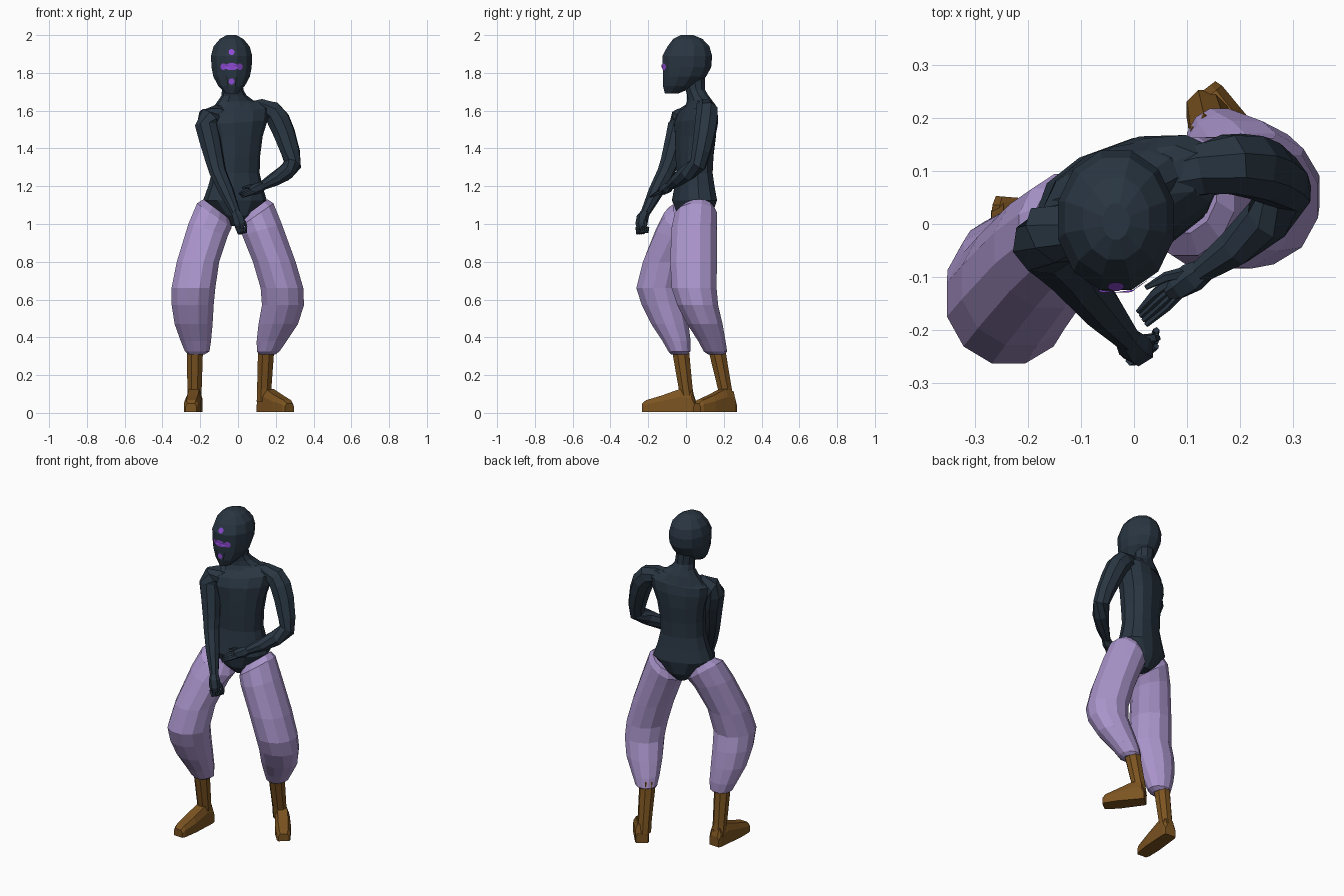
import bpy, bmesh, math
from mathutils import Vector
from mathutils.bvhtree import BVHTree


def material(name, rgb):
    m = bpy.data.materials.new(name)
    m.diffuse_color = (*rgb, 1)
    return m


DARK = material("dark slate", (0.022, 0.036, 0.054))
LILAC = material("lilac cloth", (0.40, 0.30, 0.60))
BROWN = material("brown leather", (0.20, 0.088, 0.015))
VIOLET = material("violet mark", (0.27, 0.07, 0.66))


def loft(name, rings, mat):
    """Skin a list of point rings into a closed flat-shaded object."""
    bm = bmesh.new()
    vs = [[bm.verts.new(p) for p in r] for r in rings]
    n = len(rings[0])
    for a, b in zip(vs, vs[1:]):
        for i in range(n):
            bm.faces.new((a[i], a[(i + 1) % n], b[(i + 1) % n], b[i]))
    bm.faces.new(vs[0][::-1])
    bm.faces.new(vs[-1])
    bmesh.ops.recalc_face_normals(bm, faces=bm.faces)
    return finish(name, bm, mat)


def finish(name, bm, mat):
    me = bpy.data.meshes.new(name)
    bm.to_mesh(me)
    bm.free()
    me.materials.append(mat)
    ob = bpy.data.objects.new(name, me)
    bpy.context.collection.objects.link(ob)
    return ob


def stack(name, rows, mat, n=12, yaw=0, tilt=0, p=1):
    """Level rings: rows of x, y, z, half width, half depth (optional own tilt)."""
    c, s = math.cos(math.radians(yaw)), math.sin(math.radians(yaw))
    rings = []
    for x, y, z, a, b, *t in rows:
        t = t[0] if t else tilt
        ring = []
        for i in range(n):
            w = 2 * math.pi * (i + 0.5) / n
            u = a * math.copysign(abs(math.cos(w)) ** p, math.cos(w))
            v = b * math.copysign(abs(math.sin(w)) ** p, math.sin(w))
            ring.append((x + u * c - v * s, y + u * s + v * c, z + t * u))
        rings.append(ring)
    return loft(name, rings, mat)


def tube(name, rows, mat, n=8):
    """Rings square to a path: rows of x, y, z, radius."""
    pts = [Vector(r[:3]) for r in rows]
    rings = []
    for i, q in enumerate(pts):
        d = (pts[min(i + 1, len(pts) - 1)] - pts[max(i - 1, 0)]).normalized()
        u = d.cross(Vector((0.5, 1, 0.2))).normalized()
        v = d.cross(u)
        r = rows[i][3]
        rings.append([q + r * (math.cos(2 * math.pi * k / n) * u + math.sin(2 * math.pi * k / n) * v)
                      for k in range(n)])
    return loft(name, rings, mat)


# Head, neck and torso
HX = -0.034
head = stack("head", [
    (HX, -0.077, 1.69, 0.032, 0.036), (HX, -0.035, 1.73, 0.072, 0.09),
    (HX, -0.008, 1.78, 0.1, 0.118), (HX, 0.005, 1.83, 0.11, 0.133),
    (HX, 0.007, 1.89, 0.113, 0.136), (HX, 0.013, 1.94, 0.099, 0.115),
    (HX, 0.01, 1.98, 0.064, 0.08), (HX, 0.005, 2.0, 0.026, 0.035)], DARK)
stack("neck", [(-0.012, 0.07, 1.6, 0.15, 0.08, 0.1), (-0.016, 0.072, 1.65, 0.1, 0.062, 0.06),
               (-0.022, 0.062, 1.68, 0.068, 0.056, 0.03), (-0.028, 0.05, 1.71, 0.057, 0.052),
               (HX, 0.042, 1.78, 0.057, 0.06)], DARK, 10, yaw=20)
stack("torso", [
    (-0.012, 0.05, 0.99, 0.035, 0.045), (-0.014, 0.047, 1.045, 0.095, 0.09),
    (-0.016, 0.045, 1.125, 0.172, 0.108), (-0.014, 0.045, 1.2, 0.146, 0.098),
    (-0.012, 0.045, 1.27, 0.128, 0.09), (-0.01, 0.045, 1.36, 0.128, 0.095),
    (-0.008, 0.05, 1.46, 0.14, 0.102, 0.04), (-0.005, 0.052, 1.54, 0.166, 0.104, 0.08),
    (-0.002, 0.06, 1.595, 0.175, 0.09, 0.12), (0.0, 0.07, 1.63, 0.135, 0.062, 0.14),
    (-0.01, 0.07, 1.65, 0.06, 0.045, 0.1)], DARK, 12, yaw=20, p=0.85)

# Arms
tube("left_arm", [
    (-0.05, 0.03, 1.575, 0.04), (-0.11, 0.008, 1.578, 0.055), (-0.155, -0.02, 1.56, 0.063),
    (-0.168, -0.036, 1.52, 0.062), (-0.147, -0.054, 1.44, 0.059), (-0.122, -0.086, 1.33, 0.05),
    (-0.105, -0.108, 1.27, 0.046), (-0.06, -0.16, 1.17, 0.04), (-0.012, -0.215, 1.06, 0.025)], DARK)
tube("right_arm", [
    (0.05, 0.08, 1.605, 0.04), (0.12, 0.1, 1.612, 0.052), (0.18, 0.112, 1.595, 0.06),
    (0.215, 0.11, 1.55, 0.063), (0.245, 0.1, 1.48, 0.06), (0.278, 0.08, 1.38, 0.052),
    (0.29, 0.063, 1.315, 0.047), (0.25, 0.008, 1.272, 0.046), (0.19, -0.045, 1.235, 0.037),
    (0.125, -0.09, 1.2, 0.023)], DARK)

# Hands: a fist on the left, open fingers on the right
tube("left_palm", [(-0.014, -0.212, 1.065, 0.024), (0.0, -0.23, 1.035, 0.032),
                   (0.008, -0.236, 1.0, 0.032), (0.01, -0.235, 0.972, 0.023)], DARK, 6)
tube("right_palm", [(0.135, -0.085, 1.203, 0.022), (0.11, -0.1, 1.19, 0.03),
                    (0.08, -0.118, 1.18, 0.027), (0.062, -0.128, 1.175, 0.016)], DARK, 6)
for i in range(4):
    k = i - 1.5
    tube("left_finger", [(0.005 + 0.008 * k, -0.24 + 0.011 * k, 0.985, 0.01),
                         (0.015 + 0.006 * k, -0.24 + 0.011 * k, 0.952, 0.01),
                         (0.035 + 0.004 * k, -0.222 + 0.011 * k, 0.957, 0.008),
                         (0.042, -0.215 + 0.01 * k, 0.985, 0.006)], DARK, 5)
    tube("right_finger", [(0.08 + 0.005 * k, -0.115 - 0.008 * k, 1.178 - 0.006 * k, 0.011),
                          (0.048 + 0.008 * k, -0.145 - 0.008 * k, 1.168 - 0.007 * k, 0.009),
                          (0.015 + 0.005 * k, -0.178 - 0.008 * k, 1.152 - 0.006 * k, 0.005)], DARK, 5)
tube("left_thumb", [(0.0, -0.22, 1.03, 0.012), (0.035, -0.215, 1.01, 0.01), (0.045, -0.215, 0.985, 0.006)], DARK, 5)
tube("right_thumb", [(0.105, -0.09, 1.195, 0.012), (0.06, -0.1, 1.2, 0.01), (0.022, -0.12, 1.192, 0.005)], DARK, 5)

# Baggy trouser legs
stack("left_trouser_leg", [
    (-0.115, 0.01, 1.08, 0.07, 0.08, -0.75), (-0.125, -0.01, 1.045, 0.095, 0.108, -0.7),
    (-0.158, -0.045, 0.97, 0.108, 0.116, -0.3), (-0.212, -0.11, 0.8, 0.116, 0.122),
    (-0.236, -0.142, 0.66, 0.12, 0.125), (-0.24, -0.118, 0.57, 0.115, 0.12),
    (-0.235, -0.085, 0.47, 0.104, 0.102), (-0.223, -0.05, 0.38, 0.083, 0.077),
    (-0.216, -0.035, 0.325, 0.067, 0.06), (-0.22, -0.035, 0.31, 0.045, 0.045)], LILAC)
stack("right_trouser_leg", [
    (0.088, 0.065, 1.08, 0.07, 0.085, 0.75), (0.096, 0.052, 1.045, 0.095, 0.115, 0.7),
    (0.127, 0.043, 0.97, 0.108, 0.124, 0.3), (0.192, 0.04, 0.8, 0.117, 0.128),
    (0.233, 0.043, 0.66, 0.117, 0.123), (0.238, 0.062, 0.57, 0.115, 0.112),
    (0.213, 0.1, 0.47, 0.108, 0.097), (0.178, 0.137, 0.38, 0.082, 0.075),
    (0.16, 0.156, 0.325, 0.062, 0.064), (0.155, 0.16, 0.31, 0.045, 0.045)], LILAC)

# Boots: a shaft and a wedge-shaped foot running heel to toe
stack("left_boot_shaft", [(-0.232, 0.01, 0.06, 0.04, 0.04), (-0.23, -0.002, 0.13, 0.041, 0.04),
                          (-0.228, -0.033, 0.36, 0.047, 0.05)], BROWN, 8)
stack("right_boot_shaft", [(0.136, 0.215, 0.06, 0.04, 0.04), (0.139, 0.205, 0.13, 0.041, 0.04),
                           (0.15, 0.158, 0.36, 0.047, 0.05)], BROWN, 8)


def foot(name, heel, toe):
    h, t = Vector((*heel, 0)), Vector((*toe, 0))
    side = (t - h).normalized().cross(Vector((0, 0, 1)))
    rings = []
    for s, w, z in ((0, 0.034, 0.06), (0.06, 0.039, 0.11), (0.28, 0.041, 0.122),
                    (0.62, 0.044, 0.088), (0.93, 0.038, 0.062), (1, 0.03, 0.045)):
        c = h.lerp(t, s)
        rings.append([c + side * (w * u) + Vector((0, 0, 0.005 + z * v)) for u, v in
                      ((-1, 0), (1, 0), (1, 0.65), (0.65, 1), (-0.65, 1), (-1, 0.65))])
    loft(name, rings, BROWN)


foot("left_foot", (-0.226, 0.05), (-0.249, -0.23))
foot("right_foot", (0.126, 0.248), (0.272, 0.058))

# Face marks: thin ellipses laid on the face
bm = bmesh.new()
bm.from_mesh(head.data)
face_tree = BVHTree.FromBMesh(bm)
bm.free()


def mark(name, x, z, rx, rz, lift):
    def on_face(px, pz):
        hit = face_tree.ray_cast(Vector((px, -1, pz)), Vector((0, 1, 0)))[0]
        return (px, hit.y - lift, pz)
    m = bmesh.new()
    mid = m.verts.new(on_face(x, z))
    rim = [m.verts.new(on_face(x + rx * math.cos(i * math.pi / 5), z + rz * math.sin(i * math.pi / 5)))
           for i in range(10)]
    for i in range(10):
        m.faces.new((mid, rim[i], rim[(i + 1) % 10]))
    finish(name, m, VIOLET)


mark("brow_mark", HX, 1.91, 0.016, 0.016, 0.004)
mark("chin_mark", HX, 1.755, 0.016, 0.016, 0.004)
mark("centre_eye_mark", HX, 1.833, 0.036, 0.02, 0.005)
for s in (-1, 1):
    mark("side_eye_mark", HX + s * 0.043, 1.833, 0.016, 0.018, 0.004)
